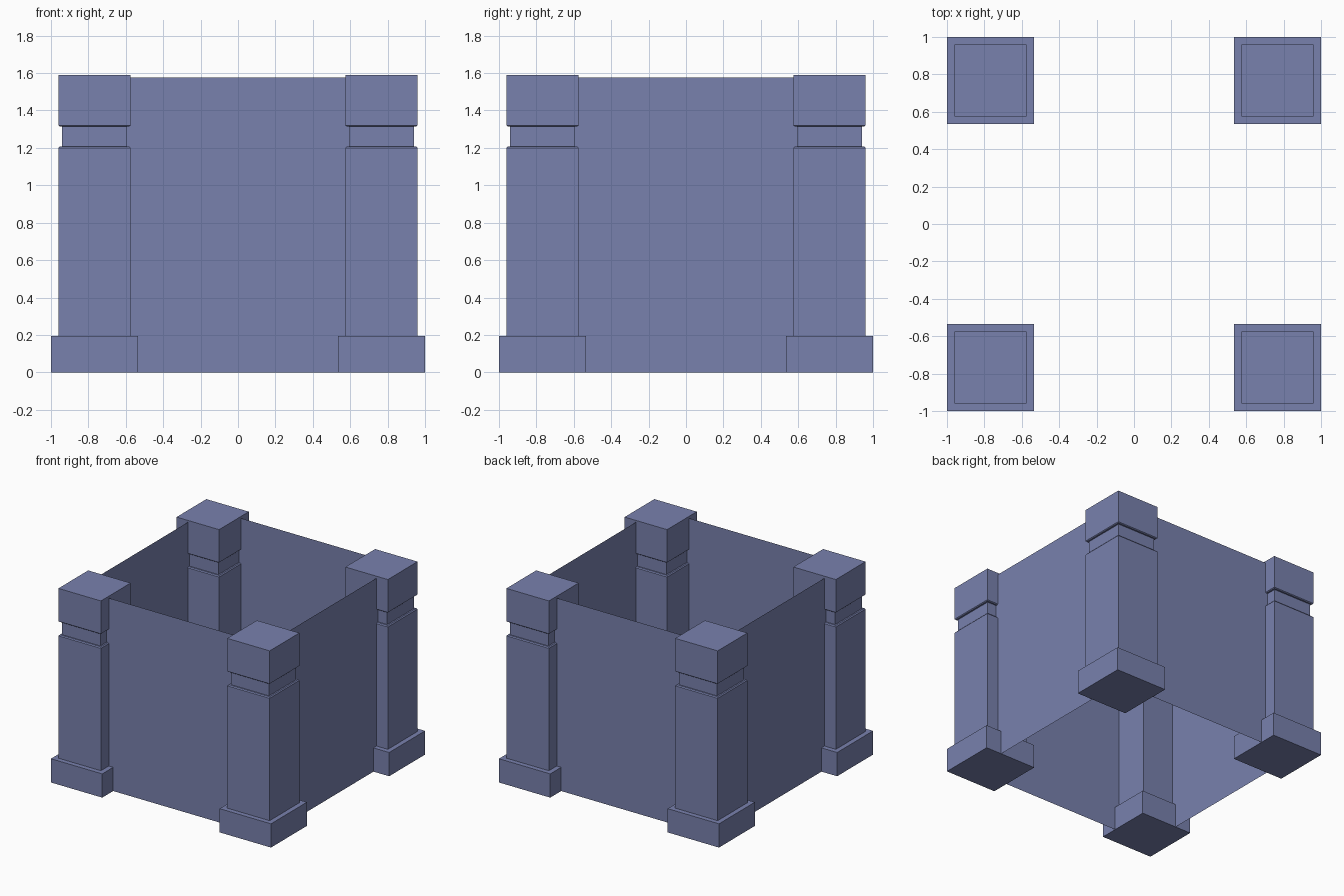
import bpy, bmesh

if "Cube" in bpy.data.objects:
    bpy.data.objects.remove(bpy.data.objects["Cube"])

C = 0.767      # post centre offset
WALL = 0.858   # wall plane offset

# half-width, height profile of a square post
PROFILE = [(0.233, 0.0), (0.233, 0.195), (0.193, 0.195), (0.193, 1.2),
           (0.186, 1.208), (0.174, 1.208), (0.174, 1.314), (0.186, 1.314),
           (0.193, 1.32), (0.193, 1.59)]


def finish(bm, name):
    mesh = bpy.data.meshes.new(name)
    bm.to_mesh(mesh)
    bm.free()
    obj = bpy.data.objects.new(name, mesh)
    bpy.context.collection.objects.link(obj)
    mat = bpy.data.materials.get("slate_blue")
    if mat is None:
        mat = bpy.data.materials.new("slate_blue")
        mat.diffuse_color = (0.19, 0.22, 0.42, 1)
        mat.use_nodes = True
        mat.node_tree.nodes["Principled BSDF"].inputs["Base Color"].default_value = mat.diffuse_color
    mesh.materials.append(mat)
    return obj


def post(name, cx, cy):
    bm = bmesh.new()
    rings = [[bm.verts.new((cx + sx * h, cy + sy * h, z))
              for sx, sy in ((-1, -1), (1, -1), (1, 1), (-1, 1))]
             for h, z in PROFILE]
    for a, b in zip(rings, rings[1:]):
        for i in range(4):
            j = (i + 1) % 4
            bm.faces.new((a[i], a[j], b[j], b[i]))
    bm.faces.new(rings[0][::-1])
    bm.faces.new(rings[-1])
    return finish(bm, name)


def wall(name, p, q, top=1.575):
    bm = bmesh.new()
    bm.faces.new([bm.verts.new(v) for v in
                  ((*p, 0), (*q, 0), (*q, top), (*p, top))])
    return finish(bm, name)


# Corner posts
for side, sx in (("left", -1), ("right", 1)):
    for end, sy in (("front", -1), ("back", 1)):
        post(f"{end}_{side}_post", sx * C, sy * C)

# Thin walls between the posts
E = 0.6
wall("front_wall", (-E, -WALL), (E, -WALL))
wall("right_wall", (WALL, -E), (WALL, E))
wall("back_wall", (E, WALL), (-E, WALL))
wall("left_wall", (-WALL, E), (-WALL, -E))
